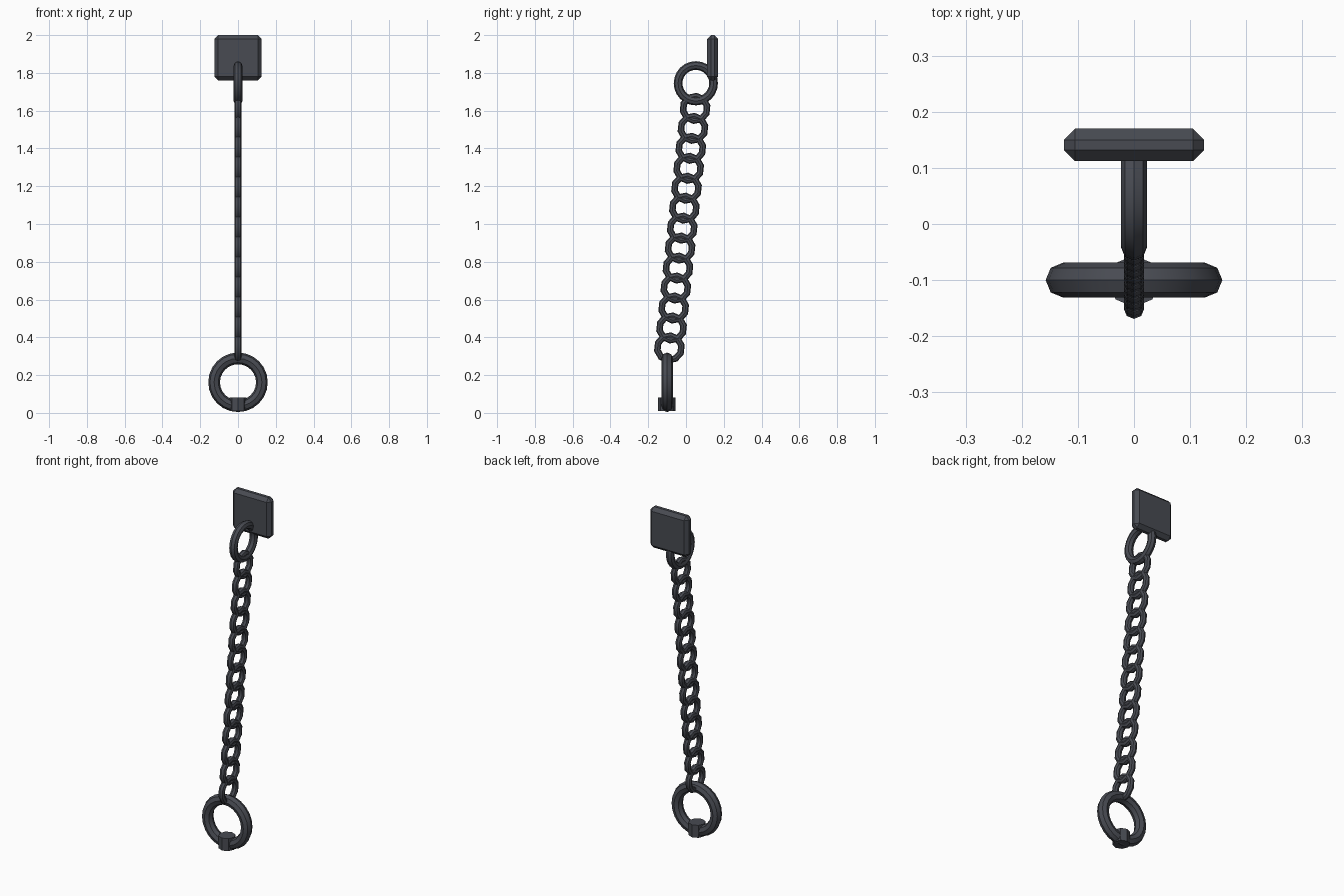
import bpy, math
from mathutils import Matrix, Vector

if "Cube" in bpy.data.objects:
    bpy.data.objects.remove(bpy.data.objects["Cube"])


def finish(obj, name):
    obj.name = name
    bpy.ops.object.shade_smooth_by_angle(angle=math.radians(40))


def ring(name, loc, major, minor, rot, segs, sides):
    bpy.ops.mesh.primitive_torus_add(major_radius=major, minor_radius=minor,
                                     major_segments=segs, minor_segments=sides)
    obj = bpy.context.object
    obj.matrix_world = Matrix.Translation(loc) @ rot
    finish(obj, name)
    return obj


# wall plate with chamfered edges
bpy.ops.mesh.primitive_cube_add(size=1, location=(0, 0.141, 1.88))
plate = bpy.context.object
plate.name = "wall_plate"
plate.scale = (0.25, 0.058, 0.24)
bpy.ops.object.transform_apply(location=False, rotation=False, scale=True)
bevel = plate.modifiers.new("chamfer", 'BEVEL')
bevel.width = 0.02
bevel.segments = 1

# ring through the plate
side_on = Matrix.Rotation(math.pi / 2, 4, 'Y')
ring("plate_ring", (0, 0.052, 1.745), 0.094, 0.023, side_on, 24, 8)

# hanging chain, all links in one plane and leaning with the chain
top, bottom, count = Vector((0, 0.048, 1.612)), Vector((0, -0.088, 0.344)), 13
lean = Matrix.Rotation(-math.atan2(top.y - bottom.y, top.z - bottom.z), 4, 'X')
for i in range(count):
    ring(f"chain_link_{i + 1}", top.lerp(bottom, i / (count - 1)),
         0.065, 0.018, lean @ side_on, 10, 8)

# shackle ring at the bottom
face_on = Matrix.Rotation(math.pi / 2, 4, 'X')
ring("shackle_ring", (0, -0.1, 0.162), 0.1265, 0.031, face_on, 24, 8)

# eight-sided lock on the shackle
bpy.ops.mesh.primitive_cylinder_add(vertices=8, radius=0.046, depth=0.073,
                                    location=(0, -0.102, 0.0455))
finish(bpy.context.object, "shackle_lock")

# dark iron
iron = bpy.data.materials.new("dark_iron")
iron.diffuse_color = (0.065, 0.07, 0.085, 1)
iron.use_nodes = True
iron.node_tree.nodes["Principled BSDF"].inputs["Base Color"].default_value = iron.diffuse_color
for obj in bpy.data.objects:
    if obj.type == 'MESH':
        obj.data.materials.append(iron)
